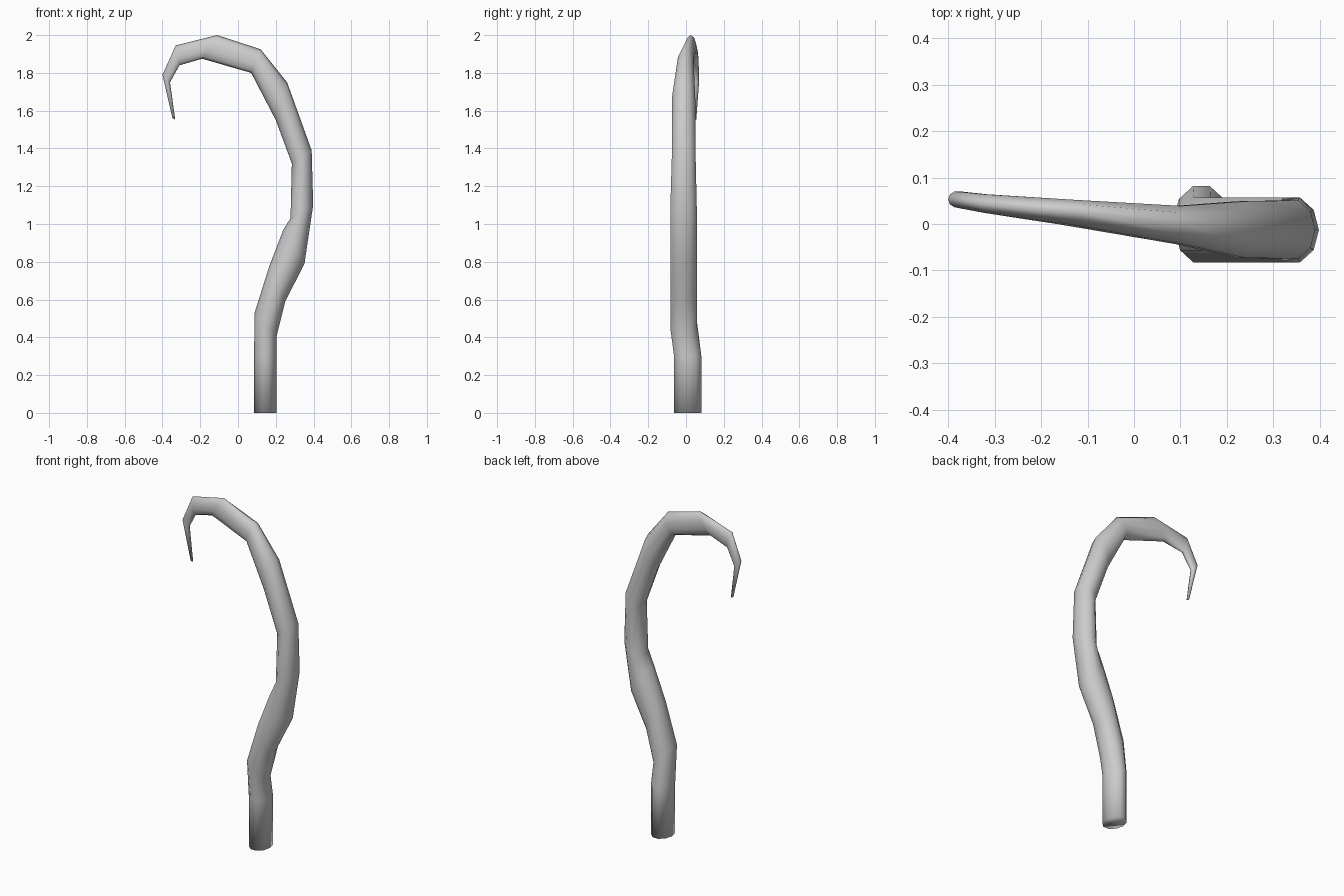
import bpy, bmesh, math
from mathutils import Vector

SIDES = 10
# rings: inner x, inner z, outer x, outer z, centre y, y radius
RINGS = [
    (0.085, 0.00, 0.205, 0.00, 0.009, 0.076),
    (0.085, 0.30, 0.205, 0.30, 0.009, 0.076),
    (0.088, 0.53, 0.205, 0.41, -0.013, 0.074),
    (0.165, 0.775, 0.25, 0.59, -0.013, 0.074),
    (0.24, 0.97, 0.352, 0.79, -0.013, 0.074),
    (0.278, 1.03, 0.398, 1.10, -0.013, 0.074),
    (0.285, 1.32, 0.39, 1.39, -0.012, 0.066),
    (0.20, 1.55, 0.26, 1.75, -0.012, 0.064),
    (0.07, 1.80, 0.12, 1.925, -0.002, 0.043),
    (-0.19, 1.875, -0.11, 2.00, 0.026, 0.028),
    (-0.31, 1.84, -0.33, 1.945, 0.044, 0.021),
    (-0.36, 1.75, -0.40, 1.79, 0.053, 0.018),
    (-0.332, 1.552, -0.347, 1.56, 0.049, 0.006),
]

# tapered, hooked tentacle lofted through the rings
bm = bmesh.new()
loops = []
for xi, zi, xo, zo, yc, ry in RINGS:
    centre = Vector(((xi + xo) / 2, yc, (zi + zo) / 2))
    half = Vector(((xo - xi) / 2, 0, (zo - zi) / 2))
    loop = []
    for i in range(SIDES):
        a = math.tau * i / SIDES
        loop.append(bm.verts.new(centre + half * math.cos(a) + Vector((0, ry * math.sin(a), 0))))
    loops.append(loop)
for low, high in zip(loops, loops[1:]):
    for i in range(SIDES):
        j = (i + 1) % SIDES
        bm.faces.new((low[i], low[j], high[j], high[i]))

# end caps
bm.faces.new(loops[0][::-1])
bm.faces.new(loops[-1])
bmesh.ops.recalc_face_normals(bm, faces=bm.faces[:])
for f in bm.faces:
    f.smooth = True

mesh = bpy.data.meshes.new("tentacle")
bm.to_mesh(mesh)
bm.free()
tentacle = bpy.data.objects.new("tentacle", mesh)
bpy.context.collection.objects.link(tentacle)
